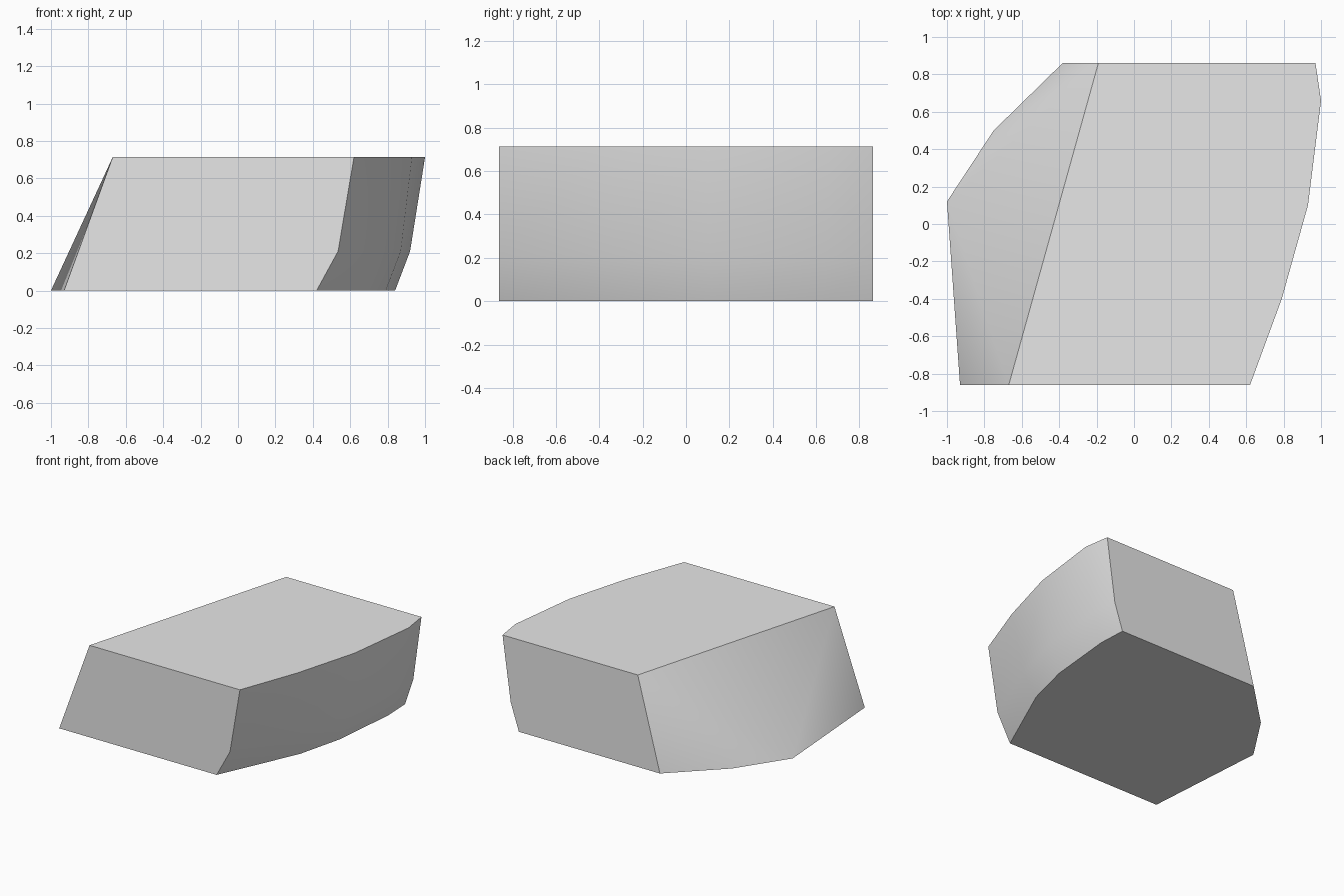
import bpy
import bmesh
import math

cube = bpy.data.objects.get("Cube")
if cube:
    bpy.data.objects.remove(cube, do_unlink=True)

HEIGHT, BEND, END = 0.713, 0.21, 0.862

# Plain grey material
grey = bpy.data.materials.new("light grey")
grey.use_nodes = True
colour = (0.8, 0.8, 0.8, 1)
grey.diffuse_color = colour
grey.node_tree.nodes["Principled BSDF"].inputs["Base Color"].default_value = colour

bm = bmesh.new()


def row(points, z):
    """Add a line of vertices, front to back, at one height."""
    return [bm.verts.new((x, y, z)) for x, y in points]


# Curved side: three rows that lean outward with a bend low down
low = row([(0.42, -END), (0.70, -0.24), (0.79, 0.12), (0.84, 0.64), (0.83, END)], 0)
mid = row([(0.535, -END), (0.75, -0.32), (0.87, 0.11), (0.92, 0.65), (0.90, END)], BEND)
high = row([(0.62, -END), (0.79, -0.40), (0.93, 0.10), (1.00, 0.66), (0.97, END)], HEIGHT)

# Sloping side: straight top edge above a faceted foot
foot = row([(-0.93, -END), (-1.00, 0.12), (-0.75, 0.50), (-0.38, END)], 0)
ridge = row([(-0.67, -END), (-0.19, END)], HEIGHT)

# Curved wall
for a, b in ((low, mid), (mid, high)):
    for i in range(len(a) - 1):
        bm.faces.new((a[i], a[i + 1], b[i + 1], b[i]))

# Sloping wall, fanned out from the ridge ends
bm.faces.new((ridge[0], foot[1], foot[0]))
bm.faces.new((ridge[0], ridge[1], foot[1]))
for i in (1, 2):
    bm.faces.new((ridge[1], foot[i + 1], foot[i]))

# Flat top, base, front and back
bm.faces.new(high + ridge[::-1])
bm.faces.new(foot + low[::-1])
for k in (0, -1):
    bm.faces.new((foot[k], low[k], mid[k], high[k], ridge[k]))

bmesh.ops.recalc_face_normals(bm, faces=bm.faces)
mesh = bpy.data.meshes.new("angled_block")
bm.to_mesh(mesh)
bm.free()
mesh.materials.append(grey)

block = bpy.data.objects.new("angled_block", mesh)
bpy.context.collection.objects.link(block)
bpy.ops.object.select_all(action="DESELECT")
block.select_set(True)
bpy.context.view_layer.objects.active = block
bpy.ops.object.shade_smooth_by_angle(angle=math.radians(35))
